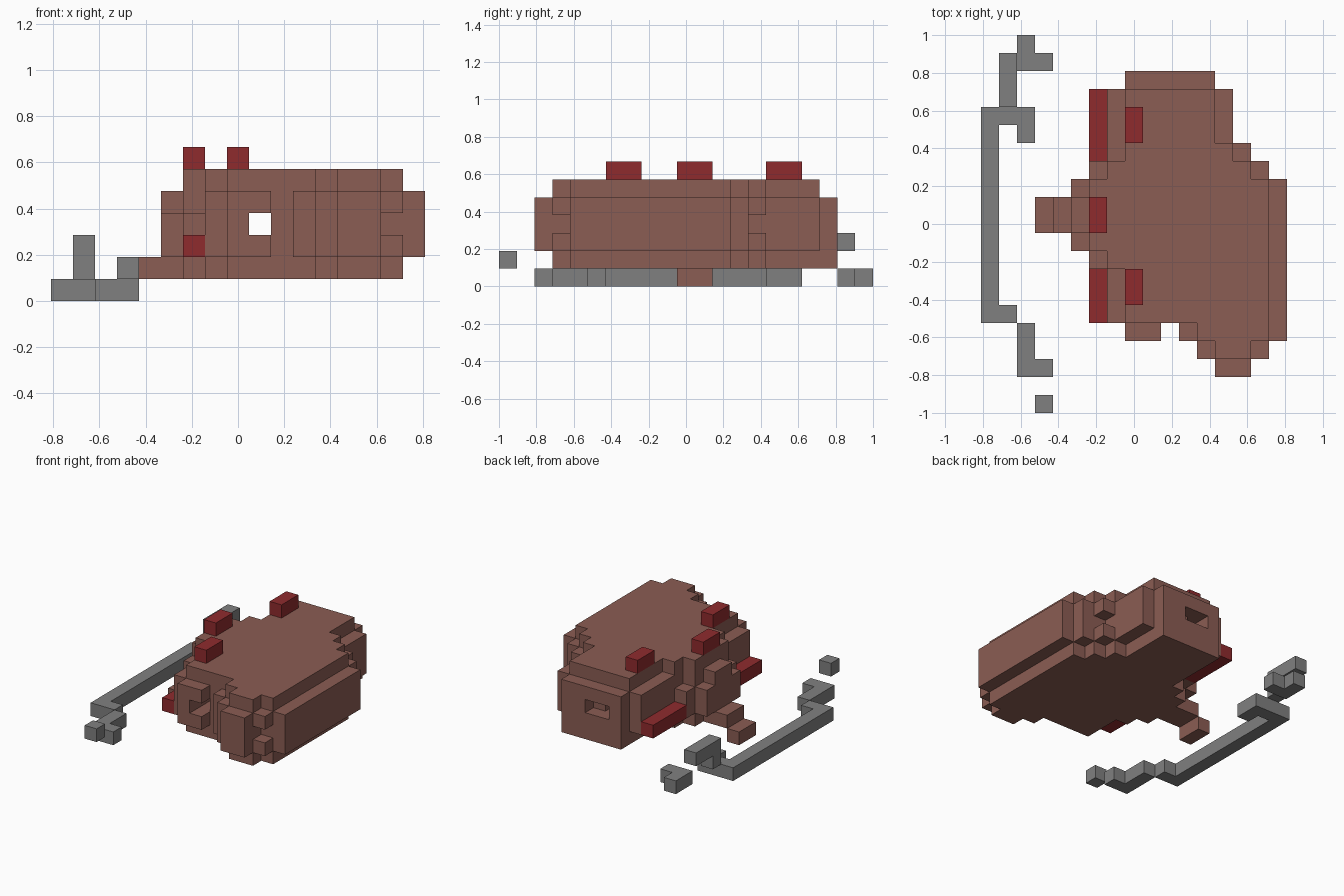
import bpy
import bmesh
from mathutils import Vector

cube = bpy.data.objects.get("Cube")
if cube:
    bpy.data.objects.remove(cube, do_unlink=True)

UNIT = 2 / 21
ORIGIN = Vector((-8.5 * UNIT, -1, 0))


def material(name, colour):
    mat = bpy.data.materials.new(name)
    mat.use_nodes = True
    mat.diffuse_color = (*colour, 1)
    mat.node_tree.nodes["Principled BSDF"].inputs["Base Color"].default_value = (*colour, 1)
    return mat


brown = material("reddish brown", (0.258, 0.109, 0.087))
red = material("dark red", (0.275, 0.024, 0.027))
grey = material("mid grey", (0.216, 0.216, 0.216))


def block(xs, ys, zs):
    """All unit cells in inclusive index ranges."""
    return {(x, y, z) for x in range(xs[0], xs[1] + 1)
            for y in range(ys[0], ys[1] + 1) for z in range(zs[0], zs[1] + 1)}


def build(name, cells, mat):
    """Skin a set of cells with only their outer faces."""
    bm = bmesh.new()
    for cell in cells:
        c = Vector(cell) + Vector((0.5, 0.5, 0.5))
        for axis in range(3):
            for sign in (-1, 1):
                n = Vector((0, 0, 0))
                n[axis] = sign
                if tuple(int(a + b) for a, b in zip(cell, n)) in cells:
                    continue
                u = Vector((0, 0, 0))
                u[(axis + 1) % 3] = 0.5
                v = n.cross(u)
                f = c + n / 2
                corners = (f - u - v, f + u - v, f + u + v, f - u + v)
                bm.faces.new([bm.verts.new(p * UNIT + ORIGIN) for p in corners])
    bmesh.ops.remove_doubles(bm, verts=bm.verts, dist=UNIT / 100)
    bmesh.ops.dissolve_limit(bm, angle_limit=0.01, verts=bm.verts, edges=bm.edges)
    mesh = bpy.data.meshes.new(name)
    bm.to_mesh(mesh)
    bm.free()
    mesh.materials.append(mat)
    obj = bpy.data.objects.new(name, mesh)
    bpy.context.collection.objects.link(obj)


# Body: a core outline, widened by one cell through the middle layers
rows = [((3, 3), (13, 14)), ((4, 4), (12, 15)), ((5, 7), (8, 15)), ((8, 8), (7, 15)),
        ((9, 12), (6, 15)), ((13, 13), (7, 14)), ((14, 14), (8, 13)), ((15, 17), (8, 12))]
core = set()
for ys, xs in rows:
    core |= block(xs, ys, (1, 5))
body = set(core)
for x, y, z in core:
    if 2 <= z <= 4:
        body |= {(x + 1, y, z), (x - 1, y, z), (x, y + 1, z), (x, y - 1, z)}
body |= block((8, 12), (18, 18), (1, 1))       # back foot
body -= block((10, 10), (4, 4), (2, 4))        # front gap
body -= block((9, 9), (0, 20), (3, 3))         # lengthwise tunnel
body -= block((10, 10), (18, 18), (3, 3))      # wide tunnel mouth
body -= {(15, 3, 3), (14, 14, 3)}              # corner notches
body -= {(6, 8, 4), (6, 13, 4), (5, 9, 4), (5, 12, 4)}  # lowered shoulders
body |= block((4, 5), (10, 11), (1, 1))
build("body", body, brown)
build("snout_tip", block((3, 3), (10, 11), (0, 0)), brown)

# Red markers on top and along the side
for name, xs, ys, zs in (
        ("middle_top_marker", (6, 6), (10, 11), (6, 6)),
        ("back_top_marker", (8, 8), (15, 16), (6, 6)),
        ("front_top_marker", (8, 8), (6, 7), (6, 6)),
        ("back_side_bar", (6, 6), (14, 17), (2, 2)),
        ("front_side_bar", (6, 6), (5, 7), (2, 2))):
    build(name, block(xs, ys, zs), red)

# Grey chain lying beside the body
rail = block((0, 0), (5, 16), (0, 0)) | block((0, 2), (16, 16), (0, 0))
rail |= block((2, 2), (15, 15), (0, 0)) | block((1, 1), (5, 5), (0, 0))
build("long_rail", rail, grey)
build("front_hook", block((2, 2), (2, 4), (0, 0)) | {(3, 2, 0)}, grey)
build("front_loose_cube", {(3, 0, 1)}, grey)
build("back_raised_link", block((1, 1), (17, 19), (2, 2)) | {(1, 17, 1)}, grey)
build("back_hook", block((2, 3), (19, 19), (0, 0)) | {(2, 20, 0)}, grey)
